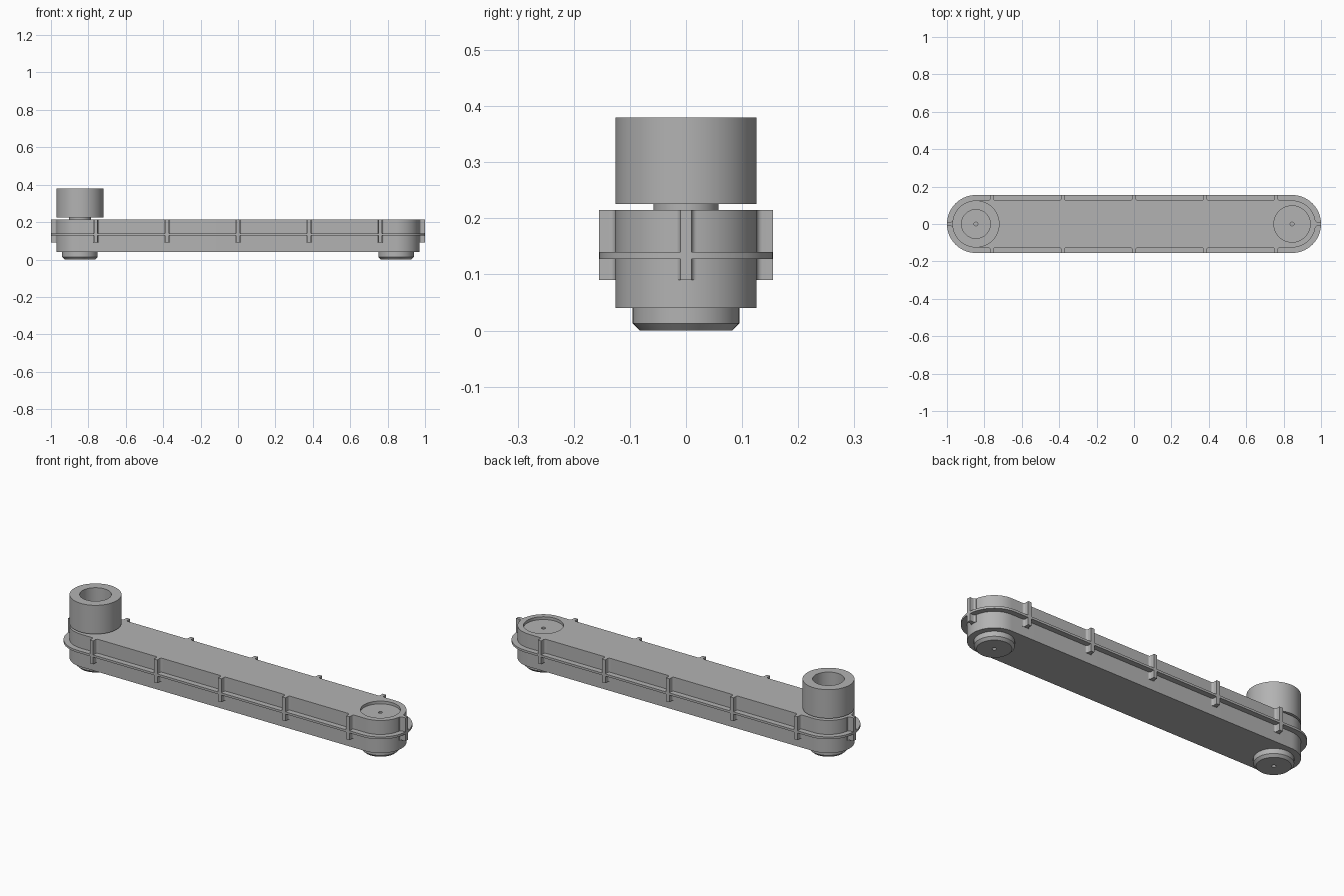
import bpy, bmesh
from math import pi, sin, cos

if "Cube" in bpy.data.objects:
    bpy.data.objects.remove(bpy.data.objects["Cube"], do_unlink=True)

END = 0.845       # distance of each end pivot from the middle
R_BODY = 0.126
R_RIM = 0.155
TOP = 0.215

grey = bpy.data.materials.new("plain grey")
grey.use_nodes = True
grey.diffuse_color = (0.45, 0.45, 0.45, 1)
grey.node_tree.nodes["Principled BSDF"].inputs["Base Color"].default_value = (0.45, 0.45, 0.45, 1)


def finish(name, bm, at=(0, 0, 0), turn=0):
    bmesh.ops.recalc_face_normals(bm, faces=bm.faces)
    mesh = bpy.data.meshes.new(name)
    bm.to_mesh(mesh)
    bm.free()
    mesh.materials.append(grey)
    obj = bpy.data.objects.new(name, mesh)
    obj.location = at
    obj.rotation_euler.z = turn
    bpy.context.collection.objects.link(obj)
    smooth(obj)
    return obj


def smooth(obj):
    bpy.ops.object.select_all(action='DESELECT')
    obj.select_set(True)
    bpy.context.view_layer.objects.active = obj
    bpy.ops.object.shade_smooth_by_angle(angle=pi / 6)


def prism(name, outline, z0, z1, **place):
    """Extrude a flat outline from z0 to z1."""
    bm = bmesh.new()
    face = bm.faces.new([bm.verts.new((x, y, z0)) for x, y in outline])
    top = bmesh.ops.extrude_face_region(bm, geom=[face])["geom"]
    bmesh.ops.translate(bm, vec=(0, 0, z1 - z0),
                        verts=[v for v in top if isinstance(v, bmesh.types.BMVert)])
    return finish(name, bm, **place)


def lathe(name, profile, x, steps=64):
    """Spin a (radius, z) profile about an upright axis at x."""
    bm = bmesh.new()
    verts = [bm.verts.new((r, 0, z)) for r, z in profile]
    edges = [bm.edges.new(pair) for pair in zip(verts, verts[1:])]
    bmesh.ops.spin(bm, geom=verts + edges, cent=(0, 0, 0), axis=(0, 0, 1),
                   angle=2 * pi, steps=steps)
    bmesh.ops.remove_doubles(bm, verts=bm.verts, dist=0.0001)
    return finish(name, bm, at=(x, 0, 0))


def stadium(r, n=32):
    """Long outline with round ends."""
    pts = []
    for side in (1, -1):
        for i in range(n + 1):
            a = -pi / 2 + pi * i / n
            pts.append((side * (END + r * cos(a)), side * r * sin(a)))
    return pts


# Main arm and the thin rim around it
body = prism("arm_body", stadium(R_BODY), 0.04, TOP)
prism("rim_flange", stadium(R_RIM), 0.128, 0.14)

# Round recess with a pin hole in the free end of the arm
cutter = lathe("recess_cutter", [(0, 0.17), (0.01, 0.17), (0.01, 0.2), (0.097, 0.2),
                                 (0.097, 0.25), (0, 0.25)], END)
cutter.hide_render = True
cut = body.modifiers.new("recess", 'BOOLEAN')
cut.object = cutter
cut.solver = 'EXACT'
bpy.context.view_layer.objects.active = body
bpy.ops.object.modifier_apply(modifier=cut.name)
bpy.data.objects.remove(cutter, do_unlink=True)
smooth(body)

# Filleted ribs along both sides and at both ends
TIP, FILLET = 0.01, 0.01
half = [(TIP, R_RIM)]
for i in range(7):
    a = pi / 2 * i / 6
    half.append((TIP + FILLET * (1 - cos(a)), R_BODY + FILLET * (1 - sin(a))))
half.append((TIP + FILLET, R_BODY - 0.006))
rib = half + [(-x, y) for x, y in reversed(half)]
for i in range(-2, 3):
    for turn, side in ((0, "back"), (pi, "front")):
        prism(f"{side}_rib_{i + 3}", rib, 0.09, TOP, at=(i * 0.38, 0, 0), turn=turn)
for s, side in ((1, "left"), (-1, "right")):
    prism(f"{side}_end_rib", rib, 0.09, TOP, at=(s * END, 0, 0), turn=-s * pi / 2)

# Chamfered feet with a pin hole
for s, side in ((1, "left"), (-1, "right")):
    lathe(f"{side}_foot", [(0, 0.02), (0.01, 0.02), (0.01, 0), (0.082, 0),
                           (0.095, 0.013), (0.095, 0.045), (0, 0.045)], s * END)

# Hollow knob on a short neck
lathe("knob_neck", [(0, 0.2), (0.058, 0.2), (0.058, 0.23), (0, 0.23)], -END)
lathe("hollow_knob", [(0, 0.226), (R_BODY, 0.226), (R_BODY, 0.38), (0.077, 0.38),
                      (0.077, 0.25), (0.01, 0.25), (0.01, 0.235), (0, 0.235)], -END)
